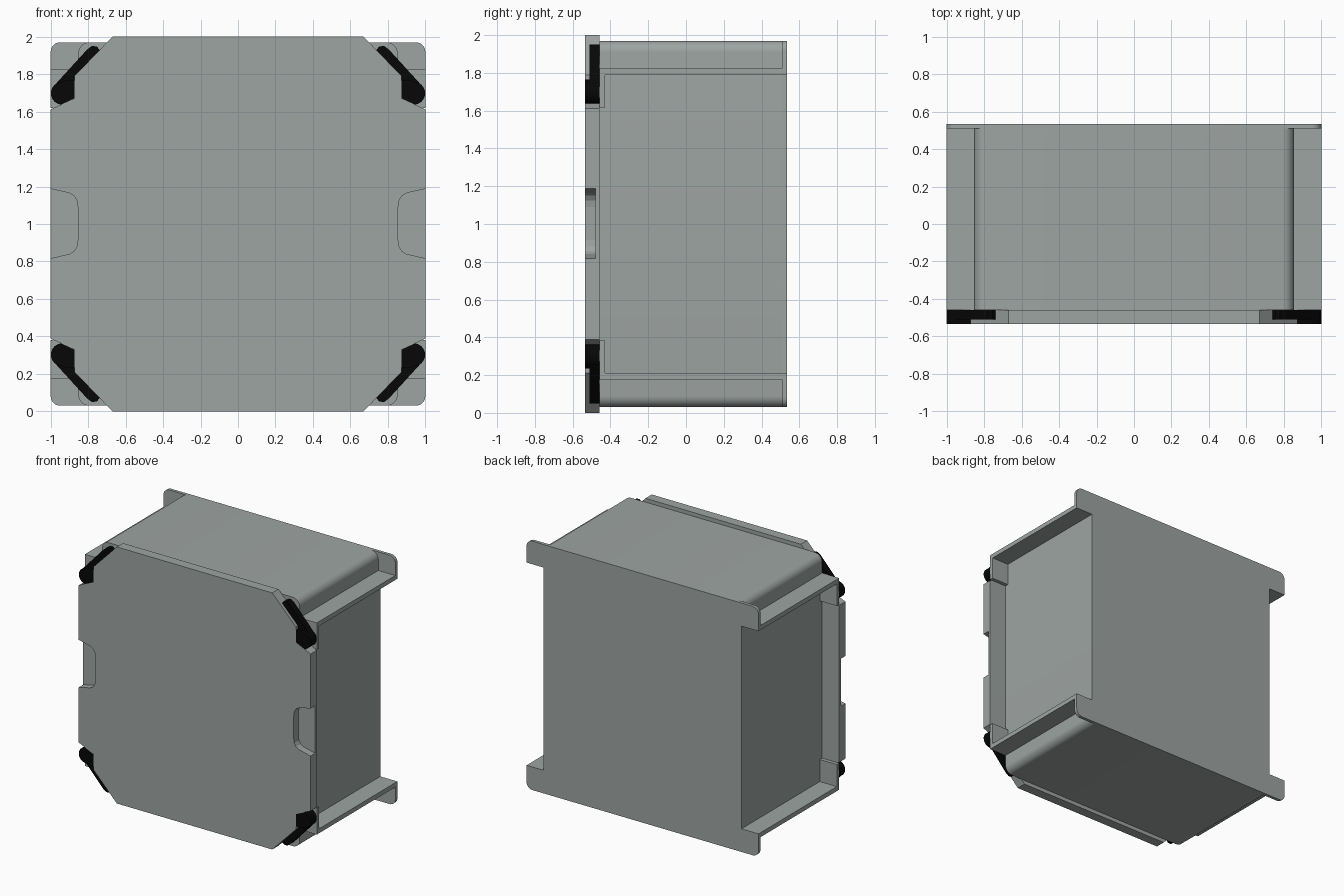
import bpy, bmesh, math

if "Cube" in bpy.data.objects:
    bpy.data.objects.remove(bpy.data.objects["Cube"])

FRONT, LID_BACK, BACK = -0.535, -0.458, 0.535
MID = 1.0  # height of the horizontal symmetry plane


def material(name, rgb):
    mat = bpy.data.materials.new(name)
    mat.diffuse_color = (*rgb, 1)
    mat.use_nodes = True
    mat.node_tree.nodes["Principled BSDF"].inputs["Base Color"].default_value = mat.diffuse_color
    return mat


grey = material("grey_plastic", (0.34, 0.375, 0.36))
black = material("black_plastic", (0.002, 0.002, 0.002))


def prism(name, pts, y0, y1, mat=grey):
    """Extrude an x/z outline from y0 to y1."""
    bm = bmesh.new()
    face = bm.faces.new([bm.verts.new((x, y0, z)) for x, z in pts])
    ext = bmesh.ops.extrude_face_region(bm, geom=[face])
    for g in ext["geom"]:
        if isinstance(g, bmesh.types.BMVert):
            g.co.y = y1
    bmesh.ops.recalc_face_normals(bm, faces=bm.faces)
    mesh = bpy.data.meshes.new(name)
    bm.to_mesh(mesh)
    bm.free()
    ob = bpy.data.objects.new(name, mesh)
    bpy.context.collection.objects.link(ob)
    mesh.materials.append(mat)
    return ob


def smooth(ob):
    bpy.ops.object.select_all(action='DESELECT')
    ob.select_set(True)
    bpy.context.view_layer.objects.active = ob
    bpy.ops.object.shade_smooth_by_angle(angle=math.radians(32))


def four_way(quarter):
    """Mirror an upper-right outline (top to side) into all four corners."""
    right = quarter + [(x, 2 * MID - z) for x, z in reversed(quarter)]
    return right + [(-x, z) for x, z in reversed(right)]


def arc(cx, cz, r, a0, a1, n=8):
    return [(cx + r * math.cos(math.radians(a0 + (a1 - a0) * i / n)),
             cz + r * math.sin(math.radians(a0 + (a1 - a0) * i / n))) for i in range(n + 1)]


def place(pts, sx, sz):
    return [(sx * x, MID + sz * (z - MID)) for x, z in pts]


# Main box with rounded long edges
body = prism("box_body", four_way(arc(0.793, 1.91, 0.06, 90, 0)), LID_BACK, 0.51)
smooth(body)

# Back plate with four projecting corner tabs
plate = prism("back_plate", four_way(arc(0.95, 1.92, 0.05, 90, 0) + [(1.0, 1.79), (0.853, 1.79)]),
              0.51, BACK)
smooth(plate)

# Lid with cut corners
lid = prism("lid", four_way([(0.67, 2.0), (0.873, 1.79), (0.873, 1.67), (1.0, 1.612)]),
            FRONT, LID_BACK)

# Finger notches cut in both sides of the lid
half = [(1.1, 1.215), (1.0, 1.188), (0.90, 1.165), (0.875, 1.15), (0.86, 1.125), (0.855, 1.09)]
notch = half + [(x, 2.005 - z) for x, z in reversed(half)]
for s in (-1, 1):
    cutter = prism("notch_cutter", [(s * x, z) for x, z in notch], FRONT - 0.1, -0.478)
    cutter.hide_render = True
    cutter.hide_viewport = True
    cut = lid.modifiers.new("notch", 'BOOLEAN')
    cut.operation = 'DIFFERENCE'
    cut.solver = 'EXACT'
    cut.object = cutter

# Corner shelves, front corner plates and lid latches
shelf = [(0.84, 1.79), (1.0, 1.79), (1.0, 1.825), (0.84, 1.825)]
corner = [(0.84, 1.618), (1.0, 1.618), (1.0, 1.79), (0.84, 1.79)]
arm = [(0.73, 1.92), (0.755, 1.948), (0.78, 1.95), (0.805, 1.932), (0.985, 1.735),
       (0.93, 1.70), (0.873, 1.70), (0.871, 1.775), (0.86, 1.80)]
head = arc(0.938, 1.698, 0.061, 60, -100, 12) + [(0.885, 1.658), (0.873, 1.675), (0.871, 1.765), (0.925, 1.765)]
for sx, side in ((-1, "left"), (1, "right")):
    for sz, level in ((-1, "lower"), (1, "upper")):
        tag = f"{level}_{side}"
        prism("shelf_" + tag, place(shelf, sx, sz), LID_BACK, 0.51)
        prism("front_corner_" + tag, place(corner, sx, sz), LID_BACK, -0.43)
        prism("latch_arm_" + tag, place(arm, sx, sz), -0.51, LID_BACK, black)
        smooth(prism("latch_head_" + tag, place(head, sx, sz), -0.534, LID_BACK, black))
